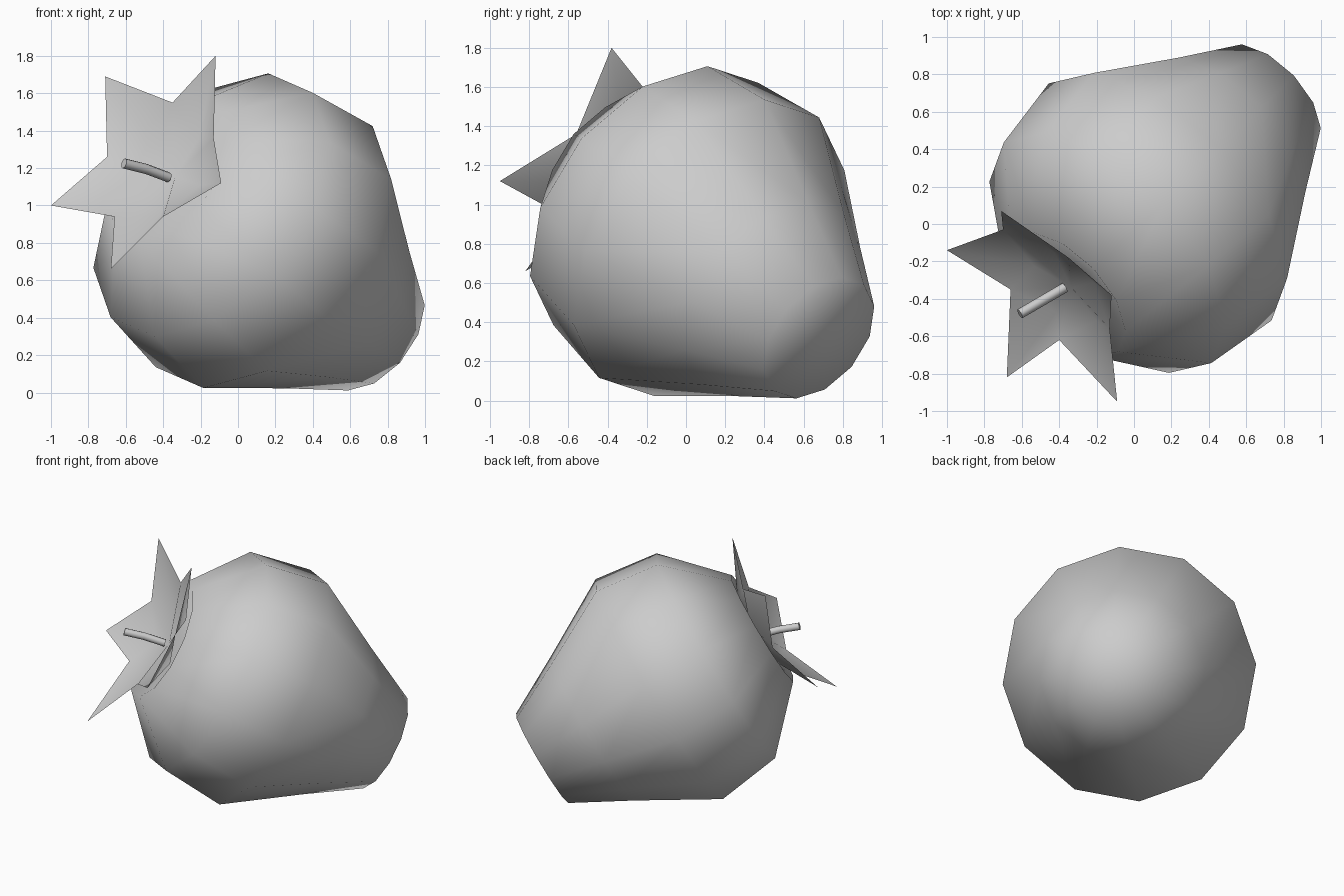
import bpy, bmesh, math
from mathutils import Vector

if "Cube" in bpy.data.objects:
    bpy.data.objects.remove(bpy.data.objects["Cube"])

grey = bpy.data.materials.new("plain_grey")
grey.diffuse_color = (0.604, 0.604, 0.604, 1)
grey.use_nodes = True
grey.node_tree.nodes["Principled BSDF"].inputs["Base Color"].default_value = grey.diffuse_color

# Tilted axis of the fruit, pointing from the leaves to the blunt tip
CENTRE = Vector((0.14, 0.118, 0.78))
AXIS = Vector((0.625, 0.603, -0.495)).normalized()
SIDE = Vector((-AXIS.y, AXIS.x, 0)).normalized()
UP = SIDE.cross(AXIS).normalized()
if UP.z < 0:
    UP = -UP


def finish(bm, name):
    bmesh.ops.recalc_face_normals(bm, faces=bm.faces)
    for f in bm.faces:
        f.smooth = True
    mesh = bpy.data.meshes.new(name)
    bm.to_mesh(mesh)
    bm.free()
    mesh.materials.append(grey)
    obj = bpy.data.objects.new(name, mesh)
    bpy.context.collection.objects.link(obj)
    return obj


def ring(bm, centre, a, b, radius, sides, phase=0.0):
    return [bm.verts.new(centre + radius * (a * math.cos(t) + b * math.sin(t)))
            for t in (phase + 2 * math.pi * i / sides for i in range(sides))]


def bridge(bm, r0, r1):
    n = len(r0)
    for i in range(n):
        j = (i + 1) % n
        bm.faces.new((r0[i], r0[j], r1[j], r1[i]))


def fan(bm, r, tip):
    v = bm.verts.new(tip)
    for i in range(len(r)):
        bm.faces.new((r[i], r[(i + 1) % len(r)], v))


# Fruit body: twelve-sided rings along the axis, (position, radius)
bm = bmesh.new()
profile = [(-0.82, 0.42), (-0.45, 0.81), (0.0, 0.87), (0.53, 0.57), (0.93, 0.355)]
rings = [ring(bm, CENTRE + AXIS * s, UP, SIDE, r, 12, math.radians(-1.5))
         for s, r in profile]
for r0, r1 in zip(rings, rings[1:]):
    bridge(bm, r0, r1)
fan(bm, rings[0], CENTRE - AXIS * 0.64)
fan(bm, rings[-1], CENTRE + AXIS * 0.96)
finish(bm, "fruit_body")

# Leaf crown: five pointed leaves, each folded along a sunken midrib
bm = bmesh.new()
outline = [(-1.00, -0.14, 1.00), (-0.70, -0.03, 1.26),
           (-0.71, 0.07, 1.69), (-0.35, -0.18, 1.55),
           (-0.12, -0.38, 1.80), (-0.13, -0.56, 1.36),
           (-0.09, -0.95, 1.12), (-0.40, -0.62, 0.94),
           (-0.68, -0.82, 0.66), (-0.66, -0.35, 0.94)]
middle = CENTRE - AXIS * 0.76
hub = bm.verts.new(middle)
edge = [bm.verts.new(p) for p in outline]
for i in range(0, 10, 2):
    tip, left, right = edge[i], edge[i - 1], edge[i + 1]
    fold = bm.verts.new(middle.lerp(tip.co, 0.36) + AXIS * 0.07)
    for pair in ((left, tip), (tip, right), (right, hub), (hub, left)):
        bm.faces.new((*pair, fold))
finish(bm, "leaf_crown")

# Stem: short, slightly bent tube
bm = bmesh.new()
path = [Vector(p) for p in ((-0.37, -0.34, 1.15), (-0.49, -0.41, 1.195), (-0.61, -0.48, 1.225))]
along = (path[-1] - path[0]).normalized()
a = along.cross(Vector((0, 0, 1))).normalized()
b = along.cross(a)
rings = [ring(bm, p, a, b, 0.027, 8) for p in path]
for r0, r1 in zip(rings, rings[1:]):
    bridge(bm, r0, r1)
bm.faces.new(rings[0])
bm.faces.new(rings[-1])
stem = finish(bm, "stem")

# Keep the stem ends crisp
bpy.context.view_layer.objects.active = stem
stem.select_set(True)
bpy.ops.object.shade_smooth_by_angle(angle=math.radians(50))
